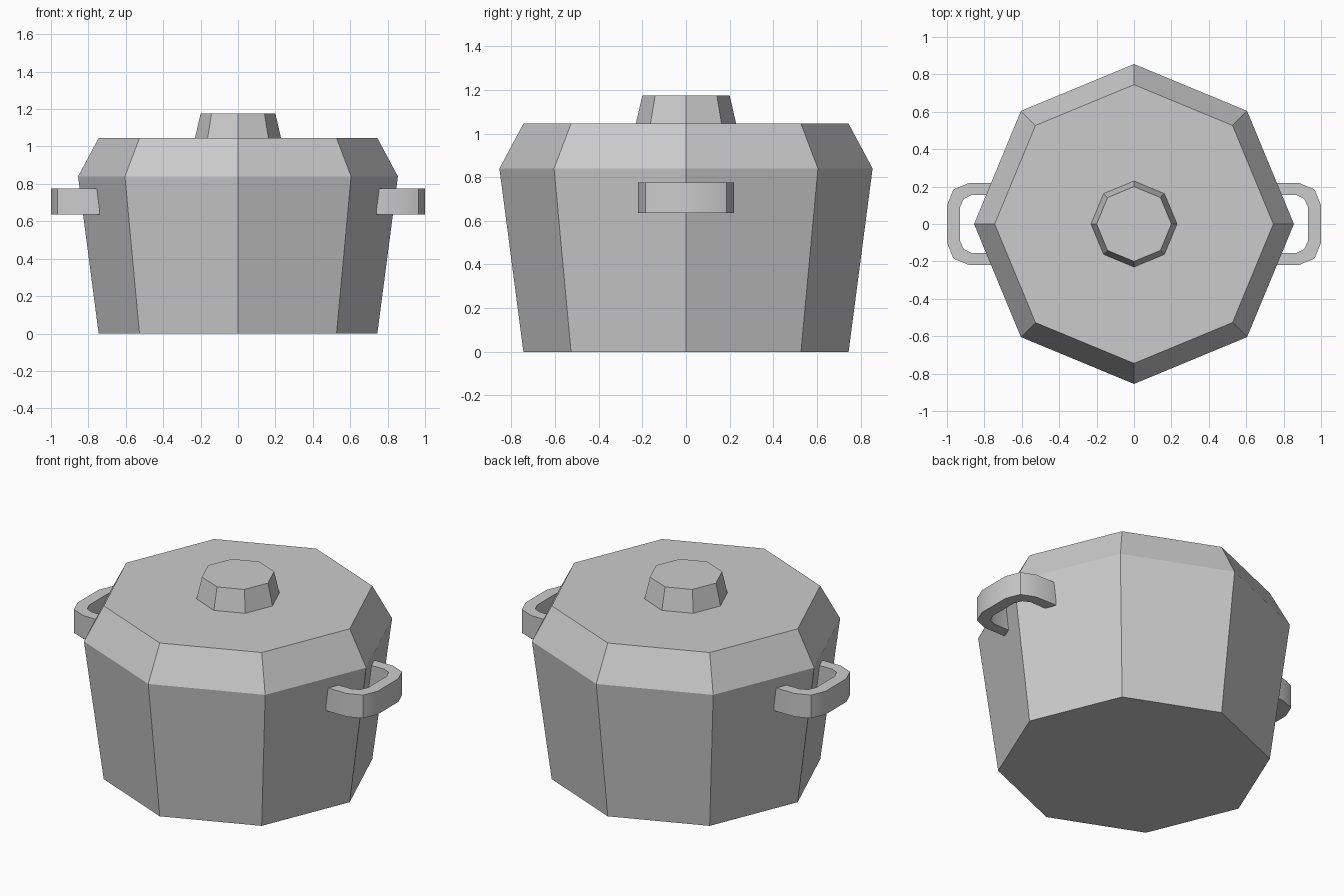
import bpy
import bmesh
from math import cos, sin, pi, radians

cube = bpy.data.objects.get("Cube")
if cube:
    bpy.data.objects.remove(cube, do_unlink=True)

metal = bpy.data.materials.new("grey metal")
metal.use_nodes = True
GREY = (0.6, 0.6, 0.6, 1)
metal.diffuse_color = GREY
metal.node_tree.nodes["Principled BSDF"].inputs["Base Color"].default_value = GREY


def make_object(name, bm):
    bmesh.ops.recalc_face_normals(bm, faces=bm.faces)
    mesh = bpy.data.meshes.new(name)
    bm.to_mesh(mesh)
    bm.free()
    mesh.materials.append(metal)
    obj = bpy.data.objects.new(name, mesh)
    bpy.context.collection.objects.link(obj)
    return obj


def octagon_section(name, lower, upper, cap_bottom=False, cap_top=False):
    """Tapered octagon between two (radius, height) rings, corners on the axes."""
    bm = bmesh.new()
    rings = [[bm.verts.new((r * cos(i * pi / 4), r * sin(i * pi / 4), z))
              for i in range(8)] for r, z in (lower, upper)]
    low, high = rings
    for i in range(8):
        j = (i + 1) % 8
        bm.faces.new((low[i], low[j], high[j], high[i]))
    if cap_bottom:
        bm.faces.new(low)
    if cap_top:
        bm.faces.new(high)
    return make_object(name, bm)


# Pot, lid and knob
octagon_section("pot_body", (0.745, 0), (0.855, 0.84), cap_bottom=True)
octagon_section("lid", (0.855, 0.84), (0.745, 1.045), cap_top=True)
octagon_section("lid_knob", (0.23, 1.045), (0.2, 1.175), cap_top=True)

# Handles: a flat bent strip, its ends sunk into the pot wall
outer = [(0.74, 0.22), (0.88, 0.22), (0.965, 0.185), (1.0, 0.1)]
inner = [(0.76, 0.155), (0.87, 0.155), (0.91, 0.135), (0.93, 0.09)]


def handle(name, side):
    bm = bmesh.new()
    columns = []
    for path in (outer, inner):
        full = path + [(x, -y) for x, y in reversed(path)]
        columns.append([[bm.verts.new((side * x, y, z)) for z in (0.635, 0.775)]
                        for x, y in full])
    out, inn = columns
    for i in range(len(out) - 1):
        loop = [(out[i][0], out[i][1], inn[i][1], inn[i][0]),
                (out[i + 1][0], out[i + 1][1], inn[i + 1][1], inn[i + 1][0])]
        for k in range(4):
            m = (k + 1) % 4
            bm.faces.new((loop[0][k], loop[0][m], loop[1][m], loop[1][k]))
    for end in (0, -1):
        bm.faces.new((out[end][0], out[end][1], inn[end][1], inn[end][0]))
    obj = make_object(name, bm)
    bpy.ops.object.select_all(action="DESELECT")
    obj.select_set(True)
    bpy.context.view_layer.objects.active = obj
    bpy.ops.object.shade_smooth_by_angle(angle=radians(30))


handle("left_handle", 1)
handle("right_handle", -1)
